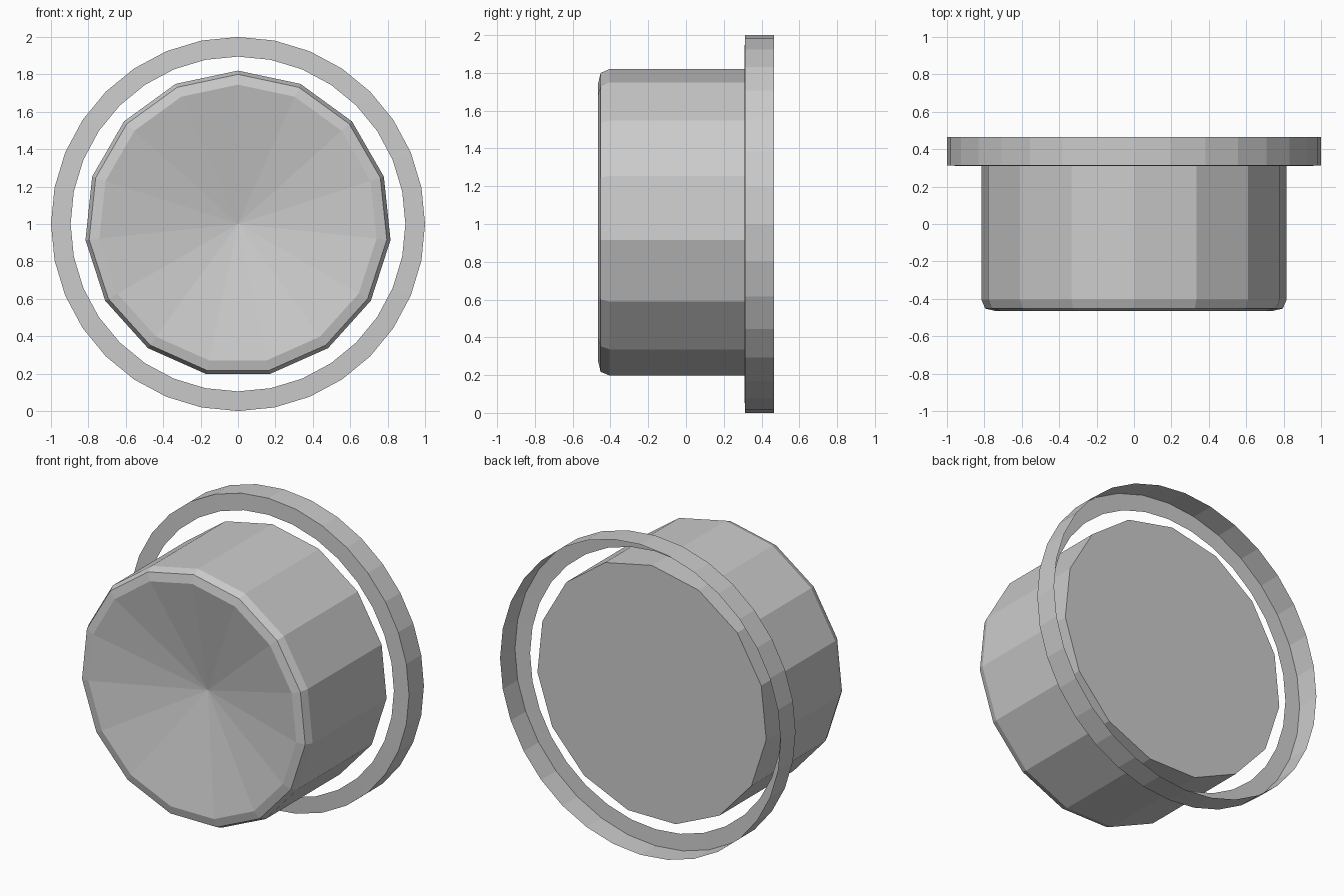
import bpy, bmesh
from math import sin, cos, tau

cube = bpy.data.objects.get("Cube")
if cube:
    bpy.data.objects.remove(cube, do_unlink=True)

grey = bpy.data.materials.new("plain_grey")
grey.use_nodes = True
colour = (0.6, 0.6, 0.6, 1)
grey.diffuse_color = colour
grey.node_tree.nodes["Principled BSDF"].inputs["Base Color"].default_value = colour


def lathe(name, profile, sides, dish_y=None, closed_back=False):
    """Turn (radius, y) points about the front-back axis at z = 1."""
    bm = bmesh.new()
    loops = []
    for r, y in profile:
        loops.append([bm.verts.new((r * sin(tau * i / sides), y, 1 + r * cos(tau * i / sides)))
                      for i in range(sides)])
    for a, b in zip(loops, loops[1:]):
        for i in range(sides):
            j = (i + 1) % sides
            bm.faces.new((a[i], a[j], b[j], b[i]))
    # Shallow dished front
    if dish_y is not None:
        apex = bm.verts.new((0, dish_y, 1))
        for i in range(sides):
            bm.faces.new((apex, loops[0][(i + 1) % sides], loops[0][i]))
    # Flat back
    if closed_back:
        bm.faces.new(loops[-1])
    bmesh.ops.recalc_face_normals(bm, faces=bm.faces)
    bm.normal_update()
    # Open sheets face outward, toward the front
    if not closed_back and sum(f.normal.y for f in bm.faces) > 0:
        bmesh.ops.reverse_faces(bm, faces=bm.faces)
    mesh = bpy.data.meshes.new(name)
    bm.to_mesh(mesh)
    bm.free()
    mesh.materials.append(grey)
    obj = bpy.data.objects.new(name, mesh)
    bpy.context.collection.objects.link(obj)
    return obj


# Faceted knob with a chamfered rim
lathe("knob_body", [(0.745, -0.465), (0.8, -0.452), (0.82, -0.405), (0.82, 0.348)],
      15, dish_y=-0.307, closed_back=True)

# Separate collar, open at the back
lathe("collar_ring", [(0.895, 0.309), (1.0, 0.313), (1.0, 0.465)], 32)
